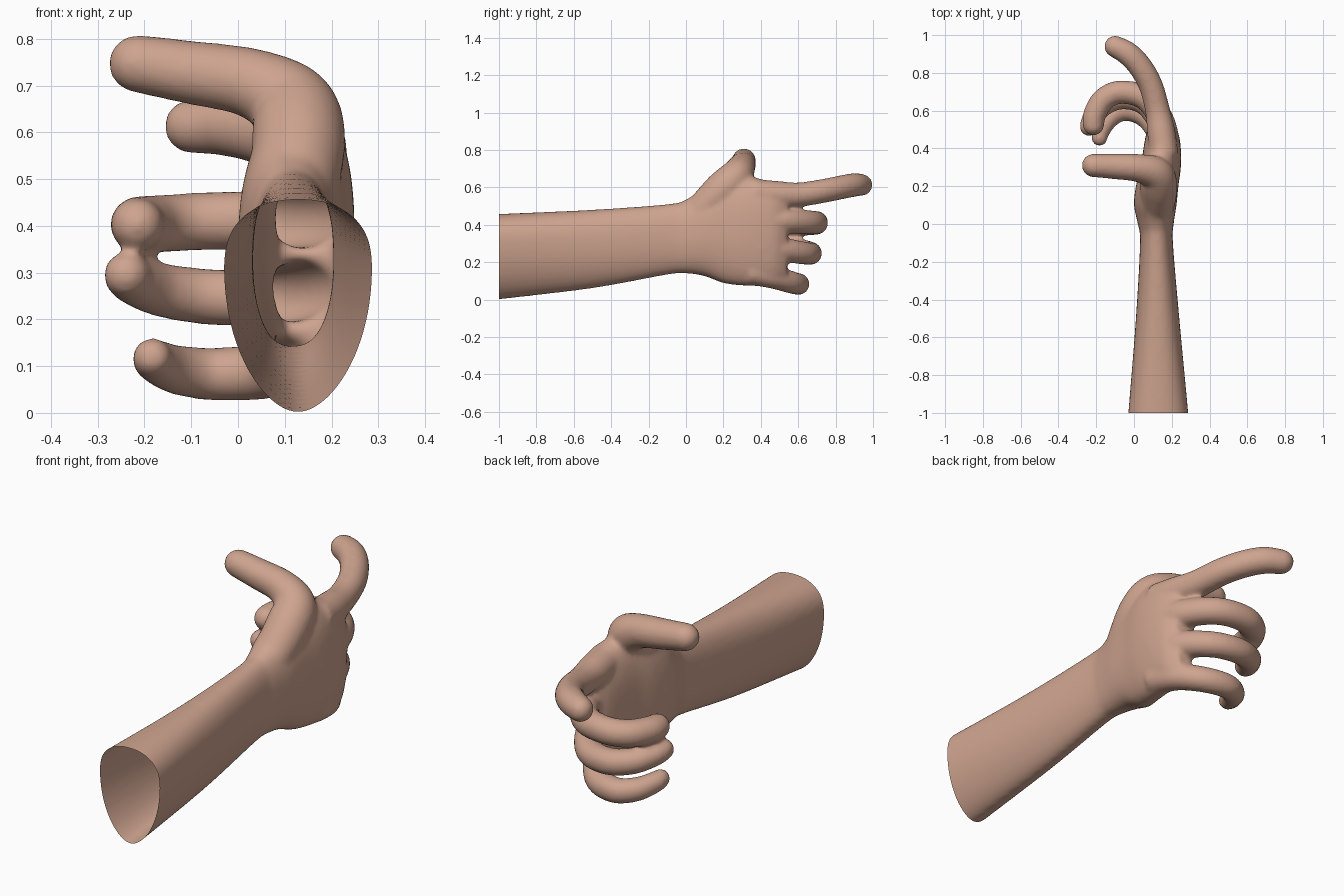
import bpy, bmesh, math
from mathutils import Vector

if "Cube" in bpy.data.objects:
    bpy.data.objects.remove(bpy.data.objects["Cube"])

skin = bpy.data.materials.new("skin")
skin.diffuse_color = (0.62, 0.37, 0.275, 1)
skin.use_nodes = True
skin.node_tree.nodes["Principled BSDF"].inputs["Base Color"].default_value = skin.diffuse_color

bm = bmesh.new()
N = 40


def spline(rows, steps):
    """Catmull-Rom through rows of numbers."""
    out = []
    P = [rows[0]] + list(rows) + [rows[-1]]
    for i in range(1, len(P) - 2):
        for k in range(steps):
            t = k / steps
            out.append([0.5 * (2*b + (c-a)*t + (2*a-5*b+4*c-d)*t*t + (3*b-a-3*c+d)*t**3)
                        for a, b, c, d in zip(P[i-1], P[i], P[i+1], P[i+2])])
    out.append(list(rows[-1]))
    return out


def loft(rings):
    vs = [[bm.verts.new(p) for p in r] for r in rings]
    for a, b in zip(vs, vs[1:]):
        for i in range(N):
            j = (i + 1) % N
            bm.faces.new((a[i], a[j], b[j], b[i]))
    bm.faces.new(vs[0][::-1])
    bm.faces.new(vs[-1])


def spow(v, p):
    return math.copysign(abs(v) ** p, v)


def arm_ring(y, xl, xr, zb, zm, zt, low):
    """Rounded section; 'low' above 1 makes the underside a teardrop."""
    ring = []
    for i in range(N):
        c, s = math.cos(math.tau * i / N), math.sin(math.tau * i / N)
        p = 0.8 if s > 0 else low
        ring.append(((xl + xr) / 2 + (xr - xl) / 2 * spow(c, p if s < 0 else 0.9), y,
                     zm + ((zt - zm) * spow(s, p) if s > 0 else (zm - zb) * s)))
    return ring


def finger(points):
    """Round tube through (x, y, z, radius) with a domed tip."""
    pts = spline(points, 8)
    end, prev = Vector(pts[-1][:3]), Vector(pts[-2][:3])
    d, r = (end - prev).normalized(), pts[-1][3]
    for k in range(1, 8):
        a = math.pi / 2 * k / 7.5
        pts.append(list(end + d * r * math.sin(a)) + [r * math.cos(a)])
    rings = []
    for i, p in enumerate(pts):
        t = Vector(pts[min(i+1, len(pts)-1)][:3]) - Vector(pts[max(i-1, 0)][:3])
        u = t.normalized().cross(Vector((0, 0, 1))).normalized()
        v = t.normalized().cross(u)
        rings.append([Vector(p[:3]) + p[3] * (u * math.cos(math.tau*k/N) + v * math.sin(math.tau*k/N))
                      for k in range(N)])
    loft(rings)


# forearm and palm: y, left, right, bottom, widest height, top, underside shape
loft([arm_ring(*r) for r in spline([
    (-1.08, -0.035, 0.29, -0.01, 0.31, 0.45, 1.15),
    (-1.00, -0.03, 0.287, 0.00, 0.31, 0.457, 1.15),
    (-0.50, 0.01, 0.24, 0.06, 0.30, 0.48, 1.05),
    (-0.10, 0.032, 0.206, 0.133, 0.32, 0.51, 0.85),
    (0.00, 0.02, 0.21, 0.14, 0.33, 0.535, 0.8),
    (0.10, 0.00, 0.225, 0.125, 0.35, 0.60, 0.8),
    (0.20, 0.01, 0.235, 0.088, 0.36, 0.66, 0.8),
    (0.30, 0.035, 0.248, 0.075, 0.37, 0.665, 0.8),
    (0.40, 0.05, 0.248, 0.072, 0.37, 0.645, 0.8),
    (0.48, 0.065, 0.235, 0.08, 0.36, 0.61, 0.8),
    (0.54, 0.09, 0.20, 0.11, 0.36, 0.58, 0.8)], 6)])

# thumb
finger([(0.12, 0.08, 0.47, 0.09), (0.13, 0.19, 0.58, 0.10), (0.115, 0.265, 0.655, 0.092),
        (0.03, 0.295, 0.705, 0.075), (-0.10, 0.305, 0.728, 0.068), (-0.215, 0.31, 0.747, 0.062)])
# index finger
finger([(0.16, 0.36, 0.57, 0.075), (0.145, 0.48, 0.56, 0.075), (0.125, 0.60, 0.56, 0.066),
        (0.09, 0.73, 0.58, 0.064), (0.035, 0.83, 0.60, 0.064), (-0.03, 0.90, 0.613, 0.063),
        (-0.10, 0.94, 0.613, 0.058)])
# middle, ring and little fingers, curled toward the palm
finger([(0.18, 0.38, 0.42, 0.07), (0.15, 0.54, 0.42, 0.067), (0.06, 0.665, 0.413, 0.064),
        (-0.07, 0.698, 0.41, 0.062), (-0.16, 0.66, 0.405, 0.062), (-0.208, 0.58, 0.403, 0.061),
        (-0.215, 0.525, 0.403, 0.057)])
finger([(0.18, 0.38, 0.28, 0.07), (0.145, 0.52, 0.265, 0.065), (0.06, 0.635, 0.248, 0.061),
        (-0.06, 0.667, 0.248, 0.06), (-0.16, 0.63, 0.262, 0.058), (-0.22, 0.56, 0.283, 0.054),
        (-0.238, 0.515, 0.295, 0.05)])
finger([(0.16, 0.34, 0.15, 0.07), (0.135, 0.47, 0.12, 0.063), (0.06, 0.57, 0.09, 0.06),
        (-0.05, 0.603, 0.083, 0.057), (-0.13, 0.56, 0.092, 0.053), (-0.175, 0.49, 0.11, 0.047),
        (-0.183, 0.455, 0.118, 0.043)])

# fuse everything into one smooth skin
bmesh.ops.recalc_face_normals(bm, faces=bm.faces)
mesh = bpy.data.meshes.new("hand_and_forearm")
bm.to_mesh(mesh)
bm.free()
hand = bpy.data.objects.new("hand_and_forearm", mesh)
bpy.context.collection.objects.link(hand)
rm = hand.modifiers.new("fuse", 'REMESH')
rm.mode = 'VOXEL'
rm.voxel_size = 0.01
sm = hand.modifiers.new("soften", 'SMOOTH')
sm.factor = 0.5
sm.iterations = 14
deps = bpy.context.evaluated_depsgraph_get()
skin_mesh = bpy.data.meshes.new_from_object(hand.evaluated_get(deps))
hand.modifiers.clear()
hand.data = skin_mesh

# cut the forearm open at its end
bm = bmesh.new()
bm.from_mesh(skin_mesh)
bmesh.ops.bisect_plane(bm, geom=bm.verts[:] + bm.edges[:] + bm.faces[:], dist=1e-5,
                       plane_co=(0, -1, 0), plane_no=(0, 1, 0), clear_inner=True)
for f in bm.faces:
    f.smooth = True
    f.material_index = 0
bm.to_mesh(skin_mesh)
bm.free()
skin_mesh.materials.clear()
skin_mesh.materials.append(skin)
